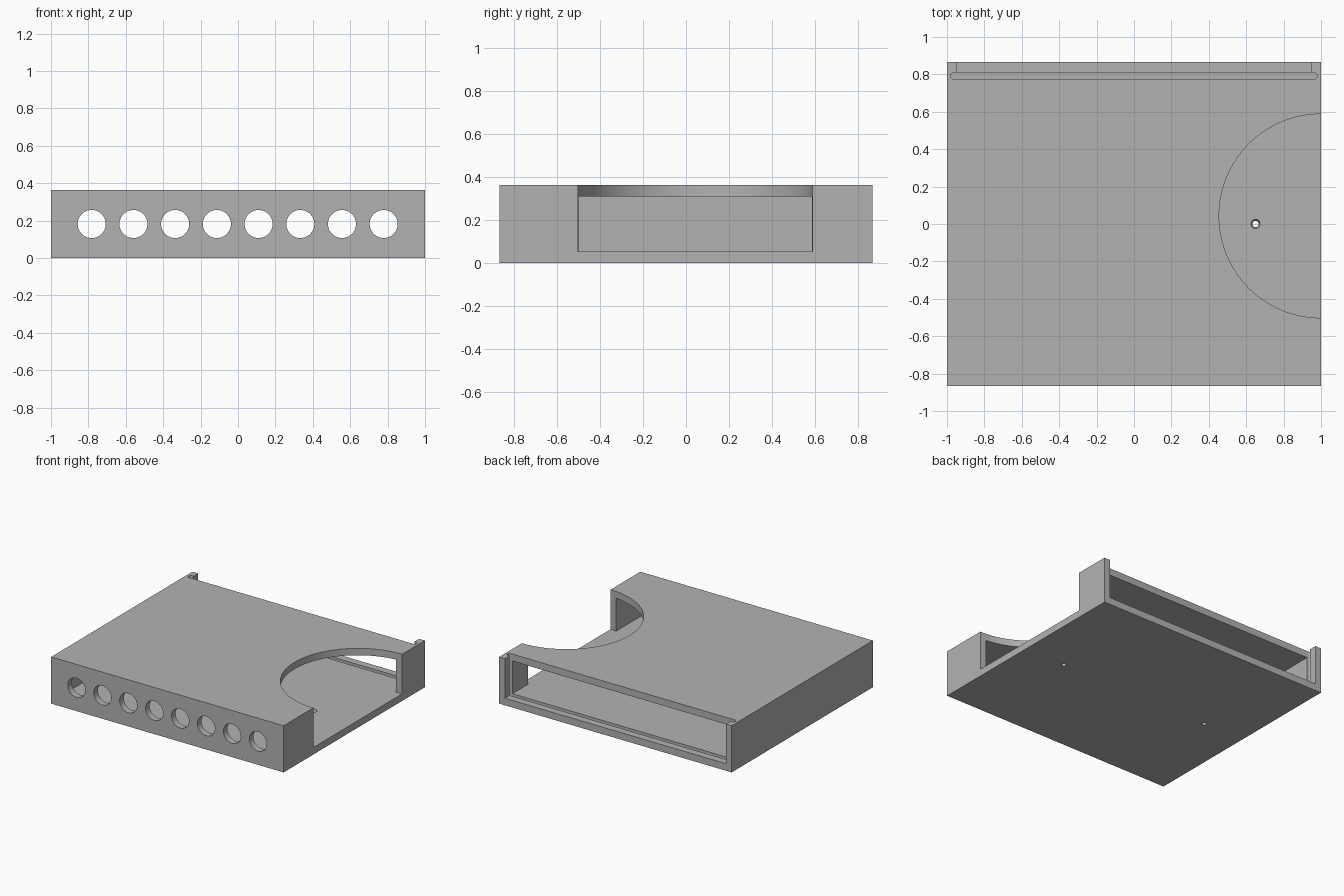
import bpy, bmesh, math

if "Cube" in bpy.data.objects:
    bpy.data.objects.remove(bpy.data.objects["Cube"], do_unlink=True)

# Overall sizes
W, D, H = 1.0, 0.867, 0.363      # half width, half depth, height
WALL, FLOOR, ROOF = 0.05, 0.055, 0.309

grey = bpy.data.materials.new("plain grey")
grey.use_nodes = True
colour = (0.45, 0.45, 0.45, 1)
grey.diffuse_color = colour
grey.node_tree.nodes["Principled BSDF"].inputs["Base Color"].default_value = colour


def new_object(name, bm):
    bmesh.ops.recalc_face_normals(bm, faces=bm.faces)
    mesh = bpy.data.meshes.new(name)
    bm.to_mesh(mesh)
    bm.free()
    mesh.materials.append(grey)
    obj = bpy.data.objects.new(name, mesh)
    bpy.context.collection.objects.link(obj)
    return obj


def prism(name, outline, z0, z1):
    bm = bmesh.new()
    base = bm.faces.new([bm.verts.new((x, y, z0)) for x, y in outline])
    top = bmesh.ops.extrude_face_region(bm, geom=[base])["geom"]
    for v in top:
        if isinstance(v, bmesh.types.BMVert):
            v.co.z = z1
    return new_object(name, bm)


def box(name, x0, x1, y0, y1, z0, z1):
    return prism(name, [(x0, y0), (x1, y0), (x1, y1), (x0, y1)], z0, z1)


def arc(cx, cy, r, start, end, n):
    angles = [math.radians(start + (end - start) * i / n) for i in range(n + 1)]
    return [(cx + r * math.cos(a), cy + r * math.sin(a)) for a in angles]


def circle(cx, cy, r, n):
    return arc(cx, cy, r, 0, 360, n)[:-1]


def cut(target, cutter):
    cutter.hide_render = True
    mod = target.modifiers.new("cut", "BOOLEAN")
    mod.operation, mod.solver, mod.object = "DIFFERENCE", "EXACT", cutter
    bpy.context.view_layer.objects.active = target
    bpy.ops.object.modifier_apply(modifier=mod.name)
    bpy.data.objects.remove(cutter, do_unlink=True)


# Outer block, hollowed out and open at the back
case = box("case", -W, W, -D, D, 0, H)
inner = W - WALL
cut(case, box("cavity", -inner, inner, -D + WALL, 1.2, FLOOR, ROOF))

# Roof removed behind the sliding panel groove
cut(case, box("back_notch", -inner, inner, 0.803, 1.2, FLOOR, 0.6))

# Round-ended groove for the sliding panel
r, gy, gx = 0.0175, 0.7925, 0.9625
groove = arc(gx, gy, r, -90, 90, 10) + arc(-gx, gy, r, 90, 270, 10)
cut(case, prism("panel_groove", groove, 0.028, 0.6))

# Large round access cutout through the roof and right-hand wall
cut(case, prism("access_cutout", circle(W, 0.043, 0.545, 128), FLOOR, 0.6))

# Row of round holes in the front wall
for i in range(8):
    hole = prism("front_hole", circle(0, 0, 0.075, 48), -0.1, 0.1)
    hole.rotation_euler.x = math.pi / 2
    hole.location = (-0.782 + i * 0.223, -D + WALL / 2, 0.182)
    bpy.context.view_layer.update()
    cut(case, hole)

# Countersunk screw holes in the floor
for x in (-0.65, 0.65):
    cut(case, prism("screw_hole", circle(x, 0, 0.017, 24), -0.1, 0.1))
    bm = bmesh.new()
    bmesh.ops.create_cone(bm, cap_ends=True, segments=24, radius1=0.012,
                          radius2=0.03, depth=0.04)
    sink = new_object("countersink", bm)
    sink.location = (x, 0, 0.046)
    bpy.context.view_layer.update()
    cut(case, sink)

# Smooth curved walls, sharp edges
bpy.ops.object.select_all(action="DESELECT")
case.select_set(True)
bpy.context.view_layer.objects.active = case
bpy.ops.object.shade_smooth_by_angle(angle=math.radians(30))
